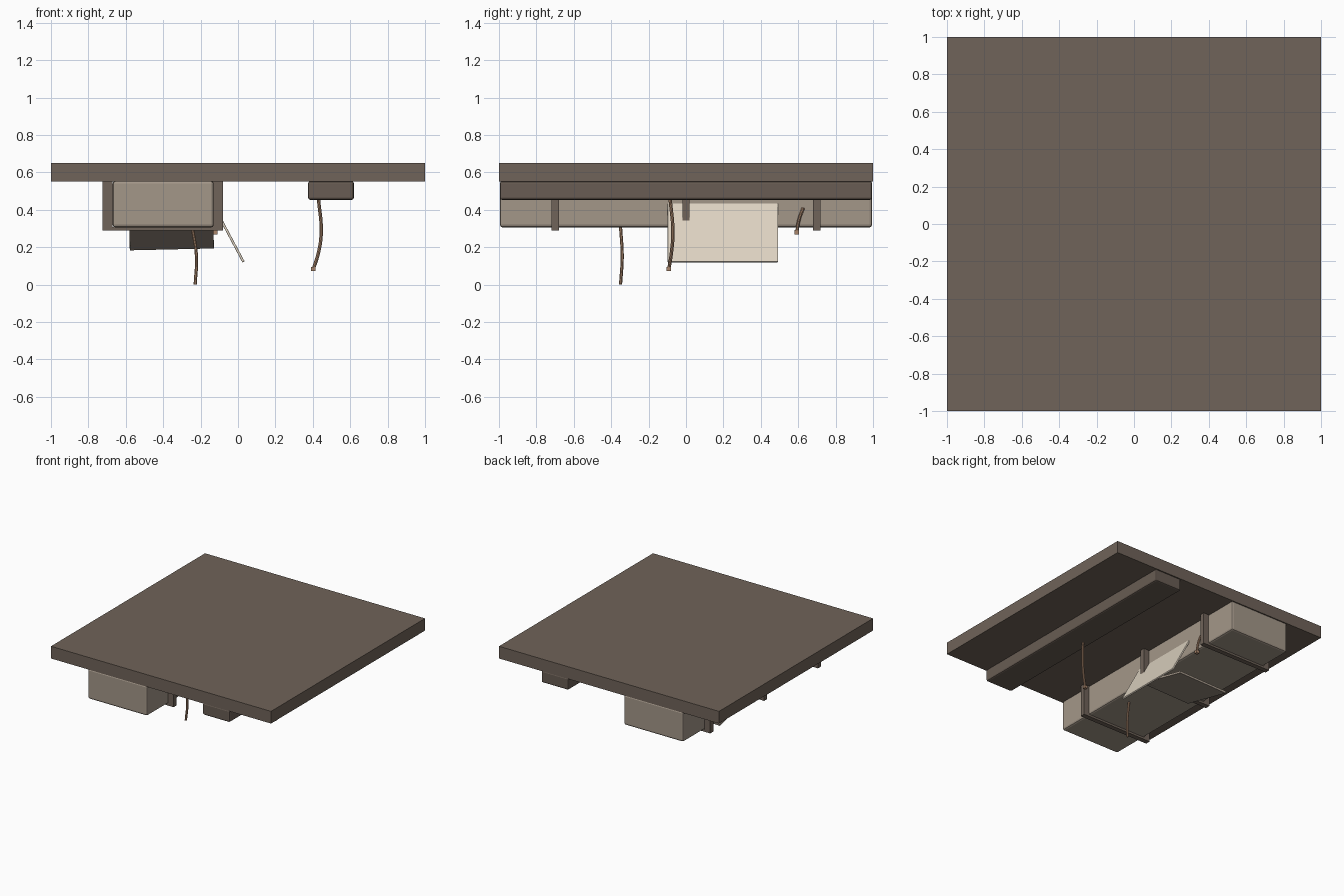
import bpy
from math import radians

cube = bpy.data.objects.get("Cube")
if cube:
    bpy.data.objects.remove(cube, do_unlink=True)


def material(name, rgb):
    m = bpy.data.materials.new(name)
    m.use_nodes = True
    m.diffuse_color = (*rgb, 1)
    m.node_tree.nodes["Principled BSDF"].inputs["Base Color"].default_value = (*rgb, 1)
    return m


slab_brown = material("slab brown", (0.16, 0.125, 0.1))
beam_brown = material("beam brown", (0.14, 0.108, 0.087))
duct_grey = material("duct grey", (0.37, 0.31, 0.25))
panel_cream = material("panel cream", (0.72, 0.64, 0.53))
cable_copper = material("cable copper", (0.4, 0.24, 0.15))


def box(name, centre, size, mat, bevel=0, rot=(0, 0, 0)):
    bpy.ops.mesh.primitive_cube_add(size=1, location=centre)
    ob = bpy.context.object
    ob.name = name
    ob.scale = size
    bpy.ops.object.transform_apply(location=False, rotation=False, scale=True)
    ob.rotation_euler = [radians(a) for a in rot]
    ob.data.materials.append(mat)
    if bevel:
        mod = ob.modifiers.new("edge bevel", 'BEVEL')
        mod.width = bevel
        mod.segments = 2
    return ob


def cable(name, points, radius=0.009):
    cu = bpy.data.curves.new(name, 'CURVE')
    cu.dimensions = '3D'
    cu.bevel_depth = radius
    cu.bevel_resolution = 2
    cu.resolution_u = 6
    cu.use_fill_caps = True
    sp = cu.splines.new('BEZIER')
    sp.bezier_points.add(len(points) - 1)
    for bp, p in zip(sp.bezier_points, points):
        bp.co = p
        bp.handle_left_type = bp.handle_right_type = 'AUTO'
    cu.materials.append(cable_copper)
    ob = bpy.data.objects.new(name, cu)
    bpy.context.collection.objects.link(ob)
    # Turn the curve into a smooth mesh tube
    bpy.ops.object.select_all(action='DESELECT')
    ob.select_set(True)
    bpy.context.view_layer.objects.active = ob
    bpy.ops.object.convert(target='MESH')
    bpy.ops.object.shade_smooth_by_angle()


# Ceiling slab and the beam below it
box("ceiling_slab", (0, 0, 0.6), (2, 2, 0.1), slab_brown)
box("ceiling_beam", (0.497, 0, 0.503), (0.245, 1.99, 0.1), beam_brown, 0.012)

# Air duct
box("air_duct", (-0.4, 0, 0.43), (0.54, 1.99, 0.25), duct_grey, 0.015)

# U-shaped hanger straps around the duct
for i, y in enumerate((-0.7, 0, 0.7), 1):
    for side, x in (("right", -0.698), ("left", -0.107)):
        box(f"strap_{i}_{side}_leg", (x, y, 0.42), (0.052, 0.04, 0.264), slab_brown)
    box(f"strap_{i}_base", (-0.4025, y, 0.2975), (0.643, 0.04, 0.019), slab_brown)

# Sagging hatch under the duct
box("duct_hatch", (-0.355, 0.165, 0.25), (0.45, 0.46, 0.018), duct_grey, 0.003, (-13.5, -1.3, 0))

# Loose panel leaning off the duct side
box("loose_panel", (-0.055, 0.197, 0.28), (0.013, 0.59, 0.36), panel_cream, 0.003, (0, -28, 0))

# Dangling cables, two with end plugs
cable("beam_cable", [(0.43, -0.085, 0.46), (0.445, -0.07, 0.28), (0.43, -0.078, 0.17), (0.402, -0.092, 0.08)])
box("beam_cable_plug", (0.402, -0.092, 0.083), (0.026, 0.026, 0.022), cable_copper)
cable("duct_cable", [(-0.245, -0.35, 0.31), (-0.222, -0.341, 0.15), (-0.229, -0.35, 0.0)])
cable("side_cable", [(-0.13, 0.627, 0.41), (-0.122, 0.605, 0.35), (-0.122, 0.592, 0.28)])
box("side_cable_plug", (-0.122, 0.592, 0.28), (0.026, 0.026, 0.024), cable_copper)
